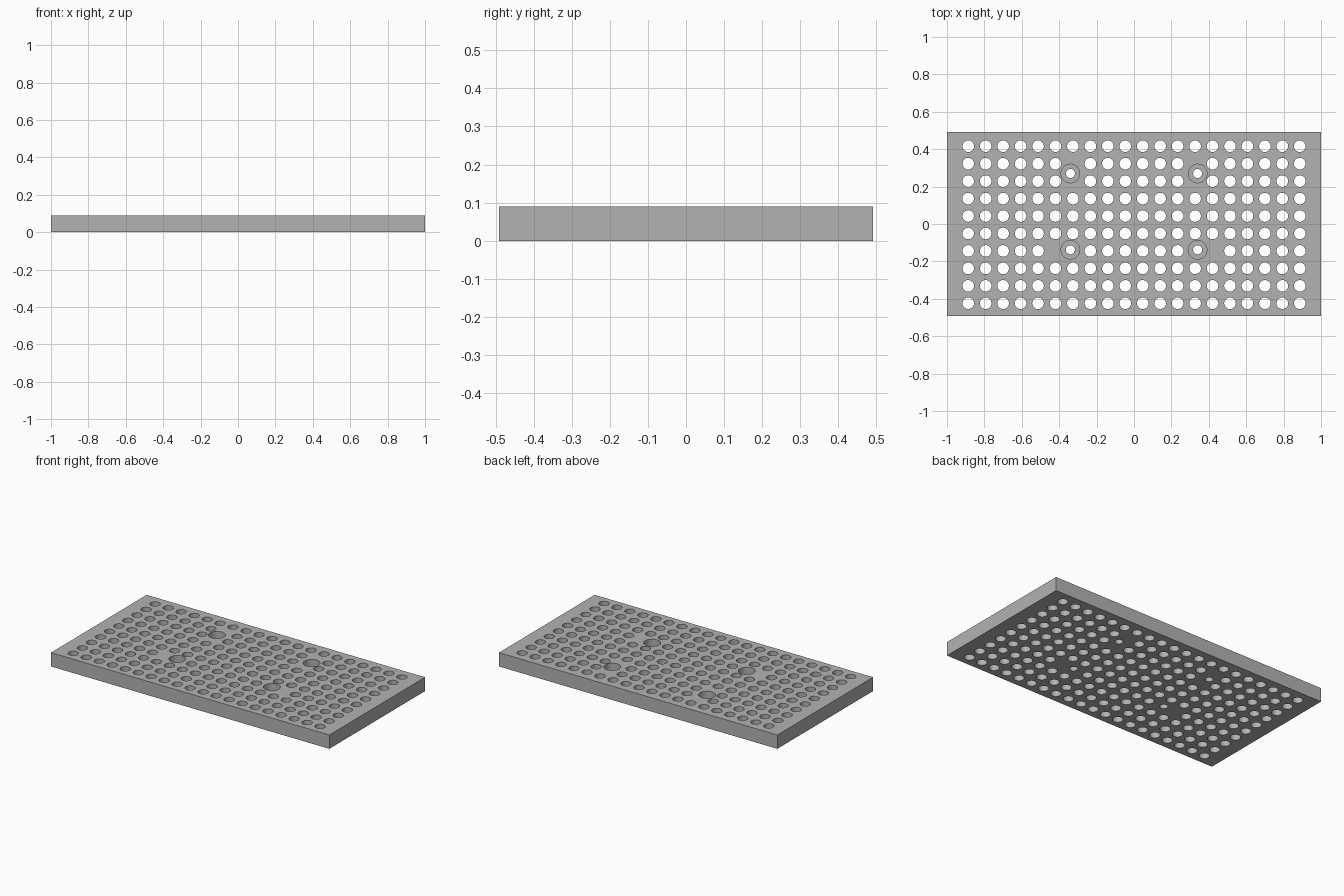
import bpy, bmesh
from mathutils import Matrix, Vector

if "Cube" in bpy.data.objects:
    bpy.data.objects.remove(bpy.data.objects["Cube"], do_unlink=True)

HEIGHT = 0.09
COLS, ROWS, PITCH = 20, 10, 0.0933
screws = [Vector((x, y)) for x in (-0.34, 0.34) for y in (0.27, -0.138)]

grey = bpy.data.materials.new("plain grey")
grey.use_nodes = True
colour = (0.45, 0.45, 0.45, 1)
grey.diffuse_color = colour
grey.node_tree.nodes["Principled BSDF"].inputs["Base Color"].default_value = colour


def make_object(name, bm):
    mesh = bpy.data.meshes.new(name)
    bm.to_mesh(mesh)
    bm.free()
    mesh.materials.append(grey)
    obj = bpy.data.objects.new(name, mesh)
    bpy.context.collection.objects.link(obj)
    return obj


def add_drill(bm, centre, radius, bottom):
    """Upright cylinder from bottom to just above the plate."""
    top = HEIGHT + 0.05
    bmesh.ops.create_cone(
        bm, cap_ends=True, segments=32, radius1=radius, radius2=radius,
        depth=top - bottom,
        matrix=Matrix.Translation((centre.x, centre.y, (top + bottom) / 2)))


def cut(target, name, bm):
    cutter = make_object(name, bm)
    cutter.hide_render = True
    mod = target.modifiers.new(name, "BOOLEAN")
    mod.operation = "DIFFERENCE"
    mod.solver = "EXACT"
    mod.object = cutter
    bpy.context.view_layer.objects.active = target
    bpy.ops.object.modifier_apply(modifier=mod.name)
    bpy.data.objects.remove(cutter, do_unlink=True)


# Solid plate
bm = bmesh.new()
bmesh.ops.create_cube(bm, size=1, matrix=Matrix.Translation((0, 0, HEIGHT / 2))
                      @ Matrix.Diagonal((2, 0.982, HEIGHT, 1)))
plate = make_object("perforated_plate", bm)

# Grid of through holes, leaving room around the screws, plus screw shafts
bm = bmesh.new()
for i in range(COLS):
    for j in range(ROWS):
        p = Vector(((i - (COLS - 1) / 2) * PITCH,
                    (j - (ROWS - 1) / 2) * PITCH - 0.004))
        if all((p - s).length > 0.085 for s in screws):
            add_drill(bm, p, 0.031, -0.05)
for s in screws:
    add_drill(bm, s, 0.024, -0.05)
cut(plate, "hole_cutter", bm)

# Counterbores for the screw heads
bm = bmesh.new()
for s in screws:
    add_drill(bm, s, 0.05, HEIGHT - 0.05)
cut(plate, "counterbore_cutter", bm)

# Smooth hole walls, sharp rims
bpy.ops.object.select_all(action="DESELECT")
plate.select_set(True)
bpy.context.view_layer.objects.active = plate
bpy.ops.object.shade_smooth_by_angle()
